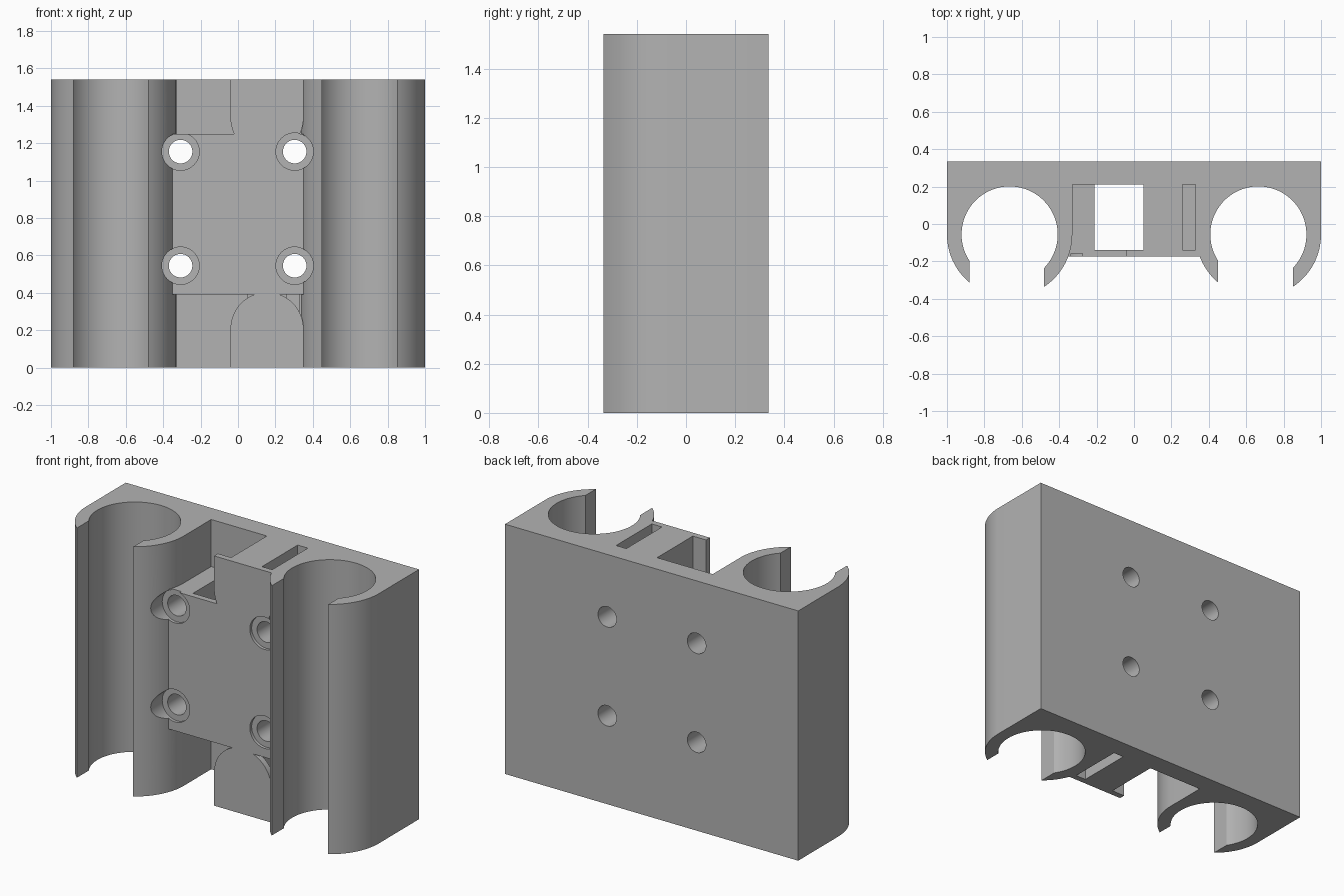
import bpy, bmesh, math
from mathutils import Vector

H = 1.54                      # overall height
BACK, CY = 0.335, -0.056      # back face, tube centre depth
R_OUT, R_IN = 0.335, 0.257    # clip radii
FRONT, COVER = -0.14, -0.175  # core front, cover plate front
LOW, HIGH = 0.39, 1.25        # middle zone of the cover plate

if "Cube" in bpy.data.objects:
    bpy.data.objects.remove(bpy.data.objects["Cube"])

grey = bpy.data.materials.new("plain grey")
grey.use_nodes = True
colour = (0.45, 0.45, 0.45, 1)
grey.diffuse_color = colour
grey.node_tree.nodes["Principled BSDF"].inputs["Base Color"].default_value = colour


def arc(cx, cy, r, a, b, n=32):
    return [(cx + r * math.cos(a + (b - a) * i / n),
             cy + r * math.sin(a + (b - a) * i / n)) for i in range(n + 1)]


def prism(name, points, start, end, along="z"):
    """Extrude a 2D outline along z, or an x-z outline along y."""
    place = (lambda p: (p[0], p[1], start)) if along == "z" else (lambda p: (p[0], start, p[1]))
    step = Vector((0, 0, end - start)) if along == "z" else Vector((0, end - start, 0))
    bm = bmesh.new()
    face = bm.faces.new([bm.verts.new(place(p)) for p in points])
    new = bmesh.ops.extrude_face_region(bm, geom=[face])["geom"]
    bmesh.ops.translate(bm, vec=step, verts=[v for v in new if isinstance(v, bmesh.types.BMVert)])
    bmesh.ops.recalc_face_normals(bm, faces=bm.faces)
    mesh = bpy.data.meshes.new(name)
    bm.to_mesh(mesh)
    bm.free()
    mesh.materials.append(grey)
    obj = bpy.data.objects.new(name, mesh)
    bpy.context.collection.objects.link(obj)
    return obj


def box(name, x0, x1, y0, y1, z0, z1):
    return prism(name, [(x0, y0), (x1, y0), (x1, y1), (x0, y1)], z0, z1)


def combine(target, tool, operation):
    tool.hide_render = True
    mod = target.modifiers.new(tool.name, "BOOLEAN")
    mod.operation, mod.solver, mod.object = operation, "EXACT", tool
    bpy.context.view_layer.objects.active = target
    bpy.ops.object.modifier_apply(modifier=mod.name)
    bpy.data.objects.remove(tool)


def clip(cx, start, end):
    """Open C-shaped clip: outer arc, mouth edge, inner bore, mouth edge, outer arc."""
    left, right = -0.215, 0.185
    down = lambda dx, r: -math.acos(dx / r)
    return (arc(cx, CY, R_OUT, start, down(left, R_OUT), 12)
            + arc(cx, CY, R_IN, down(left, R_IN) + 2 * math.pi, down(right, R_IN), 64)
            + arc(cx, CY, R_OUT, down(right, R_OUT), end, 16))


# Main body: back slab, two clips, channel and solid core
C = 1 - R_OUT
meet = -math.pi - math.asin((FRONT - CY) / R_OUT)
meet = meet if meet < 0 else meet - 2 * math.pi
outline = ([(-1, BACK)] + clip(-C, -math.pi, 0)
           + [(-C + R_OUT, 0.21), (0.05, 0.21), (0.05, FRONT)]
           + clip(C, meet, 0) + [(1, BACK)])
bracket = prism("clip_bracket", outline, 0, H)

# Narrow slots at both ends of the core
for z0, z1 in ((-0.1, LOW), (HIGH, H + 0.1)):
    combine(bracket, box("slot_cutter", 0.26, 0.33, FRONT - 0.05, 0.21, z0, z1), "DIFFERENCE")

# Block beside the channel
combine(bracket, box("screw_block", -0.36, -0.21, FRONT - 0.01, 0.22, LOW, HIGH), "UNION")

# Cover plate with round-shouldered tabs
TX, TR = 0.155, 0.195
a, b = math.radians(69), math.radians(-26)
low_z, high_z = LOW - TR * math.sin(a), HIGH - TR * math.sin(b)
plate = ([(-0.35, LOW)] + arc(TX, low_z, TR, math.pi - a, math.pi, 16)
         + [(TX - TR, 0), (TX + TR, 0)] + arc(TX, low_z, TR, 0, a, 16)
         + [(0.35, LOW), (0.35, HIGH)] + arc(TX, high_z, TR, b, 0, 8)
         + [(TX + TR, H), (TX - TR, H)] + arc(TX, high_z, TR, math.pi, math.pi - b, 8)
         + [(-0.35, HIGH)])
combine(bracket, prism("cover_plate", plate, COVER, FRONT + 0.002, "y"), "UNION")

# Four screw holes with shallow counterbores
for x in (-0.307, 0.303):
    for z in (0.545, 1.155):
        for r, y0, y1 in ((0.1, -0.5, -0.157), (0.063, -0.5, 0.5)):
            ring = arc(x, z, r, 0, 2 * math.pi, 40)[:-1]
            combine(bracket, prism("screw_cutter", ring, y0, y1, "y"), "DIFFERENCE")

# Smooth curved walls, keep edges crisp
bpy.ops.object.select_all(action="DESELECT")
bracket.select_set(True)
bpy.context.view_layer.objects.active = bracket
bpy.ops.object.shade_smooth_by_angle(angle=math.radians(30))
